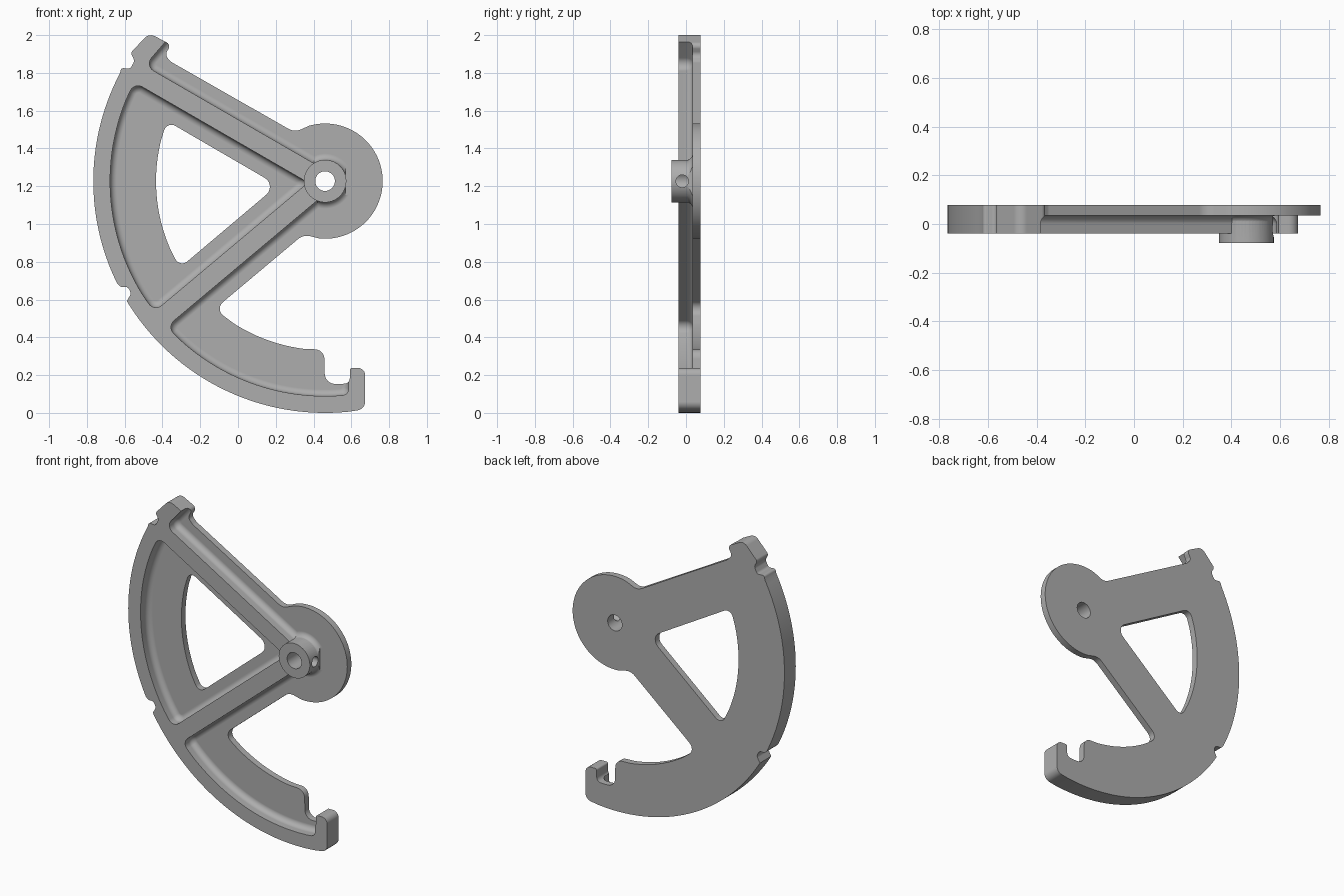
import bpy, bmesh, math
from mathutils import Vector as V

if "Cube" in bpy.data.objects:
    bpy.data.objects.remove(bpy.data.objects["Cube"])

HUB = V((0.461, 1.227))              # pivot centre in x, z
R_OUT, R_RIM, R_IN = 1.227, 1.138, 0.895
R_DISC, R_BOSS = 0.305, 0.111
UP, LOW = 150, 220                   # directions of the two arms, degrees
RIB, ARM = 0.052, 0.143              # half widths of rib and of arm plate
BACK, FLOOR, FRONT, BOSS_Y = 0.077, 0.035, -0.04, -0.077
FILLET = 0.035


def polar(r, deg):
    return HUB + V((math.cos(math.radians(deg)), math.sin(math.radians(deg)))) * r


def lean(offset, r):
    return math.degrees(math.asin(offset / r))


def arc(r, a0, a1, n):
    return [(*polar(r, a0 + (a1 - a0) * i / (n - 1)), 0) for i in range(n)]


def corner(p, r):
    return (p[0], p[1], r)


def rounded(pts, steps=6):
    """Replace every (x, z, radius) corner that has a radius with an arc."""
    out = []
    for i, (x, z, r) in enumerate(pts):
        p = V((x, z))
        if r <= 0:
            out.append(p)
            continue
        a, b = V(pts[i - 1][:2]) - p, V(pts[(i + 1) % len(pts)][:2]) - p
        half = a.angle(b) / 2
        t = min(r / math.tan(half), 0.47 * a.length, 0.47 * b.length)
        r = t * math.tan(half)
        c = p + (a.normalized() + b.normalized()).normalized() * (r / math.sin(half))
        s, e = p + a.normalized() * t - c, p + b.normalized() * t - c
        turn = s.angle(e)
        for k in range(steps + 1):
            f = k / steps
            out.append(c + (s * math.sin((1 - f) * turn) + e * math.sin(f * turn)) / math.sin(turn))
    return out


def loft(name, layers):
    """Solid through matching outlines, each given as (y, points)."""
    bm = bmesh.new()
    rings = [[bm.verts.new((p[0], y, p[1])) for p in pts] for y, pts in layers]
    n = len(rings[0])
    for a, b in zip(rings, rings[1:]):
        for i in range(n):
            bm.faces.new((a[i], a[(i + 1) % n], b[(i + 1) % n], b[i]))
    bm.faces.new(rings[0])
    bm.faces.new(rings[-1])
    bmesh.ops.recalc_face_normals(bm, faces=bm.faces)
    me = bpy.data.meshes.new(name)
    bm.to_mesh(me)
    bm.free()
    ob = bpy.data.objects.new(name, me)
    bpy.context.collection.objects.link(ob)
    return ob


def circle(r, n=64):
    return [polar(r, 360 * i / n) for i in range(n)]


def combine(target, tool, op):
    bpy.context.view_layer.objects.active = target
    m = target.modifiers.new(op, 'BOOLEAN')
    m.operation, m.solver, m.object = op, 'EXACT', tool
    bpy.ops.object.modifier_apply(modifier=m.name)
    bpy.data.objects.remove(tool)


def pocket(name, outline):
    """Pocket cutter whose floor edge is rounded to leave a fillet."""
    layers = [(-0.12, outline(0))]
    for i in range(7):
        t = math.pi / 2 * i / 6
        layers.append((FLOOR - FILLET * (1 - math.sin(t)), outline(FILLET * (1 - math.cos(t)))))
    return loft(name, layers)


def inner_pocket(d):
    w, r = RIB + d, R_RIM - d
    k = lean(w, r)
    c = max(0.05 - d, 0.01)
    return rounded([corner(polar(w / math.sin(math.radians(35)), 185), c * 0.5),
                    corner(polar(r, UP + k), c)]
                   + arc(r, 158, 212, 30) + [corner(polar(r, LOW - k), c)])


def outer_pocket(d):
    w, r, h = RIB + d, R_RIM - d, R_BOSS + d
    c = max(0.045 - d, 0.01)
    arm = polar(1, UP) - HUB
    base = HUB + V((arm.y, -arm.x)) * w
    tip, along, nt = V((-0.479, 1.855)), V((0.656, 0.755)), V((0.755, -0.656))
    meet = base + arm * ((d - (base - tip).dot(nt)) / arm.dot(nt))
    x = 0.585 - d
    zx = HUB.y - math.sqrt(r * r - (x - HUB.x) ** 2)
    return rounded([corner(tip + along * 0.4 + nt * d, 0), corner(meet, c)]
                   + arc(h, UP - lean(w, h), LOW - 360 + lean(w, h), 32)
                   + [corner(polar(r, LOW + lean(w, r)), c)]
                   + arc(r, 228, 273, 26)
                   + [(x, zx, c), (x, 0.32, 0), (1.2, 0.32, 0), (1.2, 2.157, 0)])


# Full outline: rim, two notches, hook, arms and round head
kd, ki = lean(ARM, R_DISC), lean(ARM, R_IN)
outline = rounded(
    arc(R_OUT, 152.3, 206.3, 40)
    + [(-0.622, 0.667, 0.015), (-0.583, 0.668, 0.025), (-0.566, 0.632, 0.025)]
    + arc(R_OUT, 211.2, 276, 48)
    + [(0.673, 0.02, 0.045), (0.673, 0.238, 0.055), (0.592, 0.238, 0.012),
       (0.592, 0.155, 0.03), (0.46, 0.152, 0.055), (0.457, 0.335, 0.09)]
    + arc(R_IN, 263, 237, 18)
    + [corner(polar(R_IN, LOW + ki), 0.06), corner(polar(R_DISC, LOW + kd), 0.07)]
    + arc(R_DISC, LOW + kd + 16, 360 + UP - kd - 16, 60)
    + [corner(polar(R_DISC, UP - kd), 0.07),
       (-0.352, 1.857, 0.04), (-0.387, 1.893, 0.03), (-0.355, 1.95, 0.025),
       (-0.471, 2.01, 0.045), (-0.569, 1.905, 0.02), (-0.547, 1.865, 0.03),
       (-0.57, 1.822, 0.02), (-0.618, 1.826, 0.015)])
body = loft("quadrant_lever", [(FRONT, outline), (BACK, outline)])

# Recesses that leave the rim and ribs standing
combine(body, pocket("inner_pocket_cutter", inner_pocket), 'DIFFERENCE')
combine(body, pocket("outer_pocket_cutter", outer_pocket), 'DIFFERENCE')

# Triangular window
window = rounded([corner(polar(0.145 / math.sin(math.radians(35)), 185), 0.055),
                  corner(polar(R_IN, UP + ki), 0.058)]
                 + arc(R_IN, 166, 204, 24) + [corner(polar(R_IN, LOW - ki), 0.058)])
combine(body, loft("window_cutter", [(-0.2, window), (0.2, window)]), 'DIFFERENCE')

# Pivot boss, flat seat for the set screw, bore and cross hole
boss = circle(R_BOSS + 0.0015)
combine(body, loft("boss", [(BOSS_Y, boss), (0.05, boss)]), 'UNION')
seat = [HUB + V(p) for p in ((0.109, -0.073), (0.2, -0.073), (0.2, 0.073), (0.109, 0.073))]
combine(body, loft("seat_cutter", [(-0.03, seat), (FLOOR - 0.001, seat)]), 'DIFFERENCE')
bore = circle(0.052, 48)
combine(body, loft("bore_cutter", [(-0.2, bore), (0.2, bore)]), 'DIFFERENCE')
bpy.ops.mesh.primitive_cylinder_add(vertices=32, radius=0.033, depth=0.2,
                                    location=(HUB.x + 0.1, -0.02, HUB.y),
                                    rotation=(0, math.pi / 2, 0))
combine(body, bpy.context.object, 'DIFFERENCE')

# Colour and shading
grey = bpy.data.materials.new("plain_grey")
grey.diffuse_color = (0.42, 0.42, 0.42, 1)
grey.use_nodes = True
grey.node_tree.nodes["Principled BSDF"].inputs["Base Color"].default_value = grey.diffuse_color
body.data.materials.clear()
body.data.materials.append(grey)
for f in body.data.polygons:
    f.material_index = 0
bpy.ops.object.select_all(action='DESELECT')
body.select_set(True)
bpy.context.view_layer.objects.active = body
bpy.ops.object.shade_smooth_by_angle(angle=math.radians(30))
wn = body.modifiers.new("even_normals", 'WEIGHTED_NORMAL')
wn.keep_sharp = True
